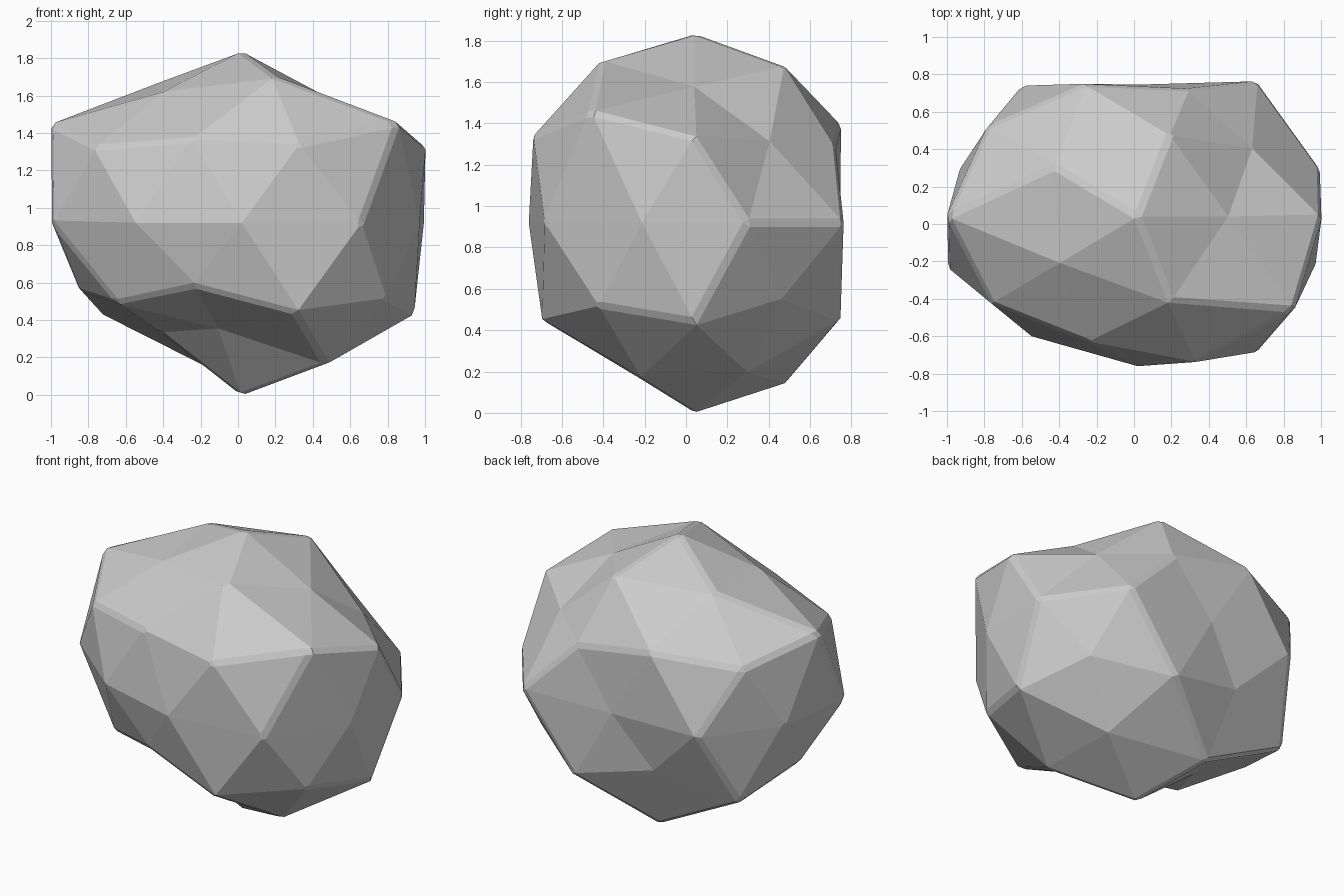
import bpy
import bmesh
from math import cos, sin, radians, sqrt
from mathutils import Vector

if "Cube" in bpy.data.objects:
    bpy.data.objects.remove(bpy.data.objects["Cube"])

# Rings of an icosphere: height on the unit sphere, first angle, radius of each point
RINGS = [
    (1.0, 0, [1.09]),
    (0.8507, 0, [0.92, 1.06, 1.05, 0.98, 1.10]),
    (0.5257, 36, [0.89, 1.07, 1.20, 1.01, 1.215]),
    (0.4472, 0, [1.10, 0.98, 1.11, 1.08, 1.115]),
    (0.0, 18, [1.025, 1.09, 0.86, 1.055, 1.0, 1.07, 0.965, 0.976, 1.09, 1.0]),
    (-0.4472, 36, [0.98, 0.90, 0.97, 0.91, 1.07]),
    (-0.5257, 0, [1.085, 1.07, 1.10, 0.97, 1.095]),
    (-0.8507, 36, [1.01, 1.09, 0.82, 0.79, 1.06]),
    (-1.0, 0, [1.10]),
]
targets = []
for z, start, radii in RINGS:
    flat = sqrt(max(0.0, 1 - z * z))
    for i, r in enumerate(radii):
        a = radians(start + i * 360 / len(radii))
        targets.append((Vector((flat * cos(a), flat * sin(a), z)), r))

# Rough boulder: icosphere pushed in and out along its radii, then squashed
bm = bmesh.new()
bmesh.ops.create_icosphere(bm, subdivisions=2, radius=1)
for v in bm.verts:
    d = v.co.normalized()
    r = max(targets, key=lambda t: t[0].dot(d))[1]
    v.co = Vector((0.02 + d.x * r, 0.04 + 0.82 * d.y * r, 0.92 + 0.84 * d.z * r))

mesh = bpy.data.meshes.new("boulder")
bm.to_mesh(mesh)
bm.free()
boulder = bpy.data.objects.new("boulder", mesh)
bpy.context.collection.objects.link(boulder)

# Worn sharp edges
bevel = boulder.modifiers.new("worn_edges", 'BEVEL')
bevel.width = 0.022
bevel.segments = 1
bevel.limit_method = 'ANGLE'
bevel.angle_limit = radians(30)
